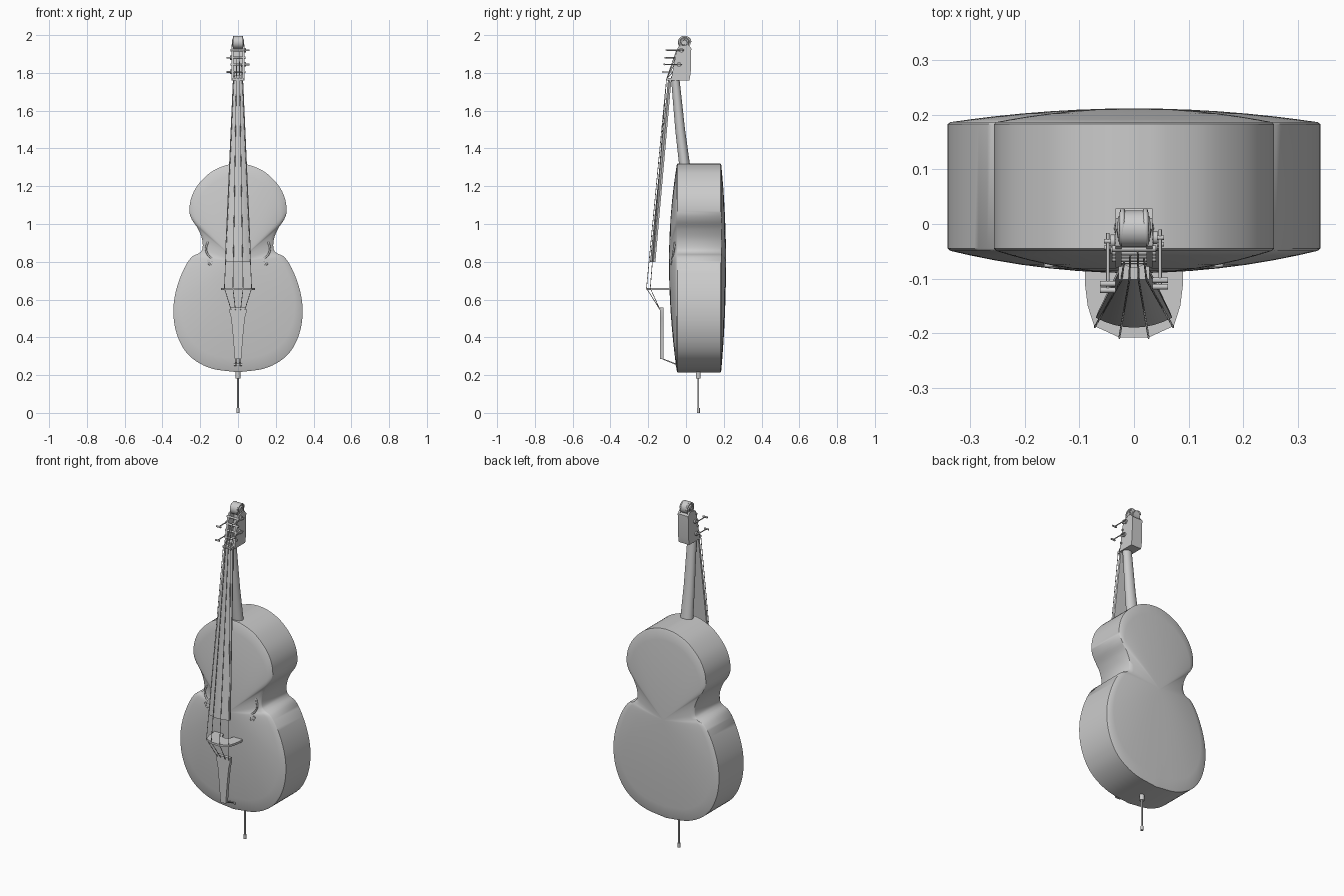
import bpy, bmesh, math
from mathutils import Vector

if "Cube" in bpy.data.objects:
    bpy.data.objects.remove(bpy.data.objects["Cube"], do_unlink=True)

GREY = (0.6, 0.6, 0.6, 1)
mat = bpy.data.materials.new("plain grey")
mat.use_nodes = True
mat.diffuse_color = GREY
mat.node_tree.nodes["Principled BSDF"].inputs["Base Color"].default_value = GREY


def finish(ob, angle=35):
    ob.data.materials.clear()
    ob.data.materials.append(mat)
    bpy.ops.object.select_all(action="DESELECT")
    ob.select_set(True)
    bpy.context.view_layer.objects.active = ob
    bpy.ops.object.shade_smooth_by_angle(angle=math.radians(angle))
    return ob


def loft(name, rings, angle=35):
    """Skin closed rings of equal length and cap both ends."""
    bm = bmesh.new()
    loops = [[bm.verts.new(p) for p in ring] for ring in rings]
    n = len(loops[0])
    for a, b in zip(loops, loops[1:]):
        for i in range(n):
            j = (i + 1) % n
            bm.faces.new((a[i], a[j], b[j], b[i]))
    bm.faces.new(loops[0])
    bm.faces.new(loops[-1])
    bmesh.ops.recalc_face_normals(bm, faces=bm.faces)
    me = bpy.data.meshes.new(name)
    bm.to_mesh(me)
    bm.free()
    ob = bpy.data.objects.new(name, me)
    bpy.context.collection.objects.link(ob)
    return finish(ob, angle)


def prism(name, outline, axis, a, b):
    """Extrude a flat outline along one axis from a to b."""
    def put(p, d):
        q = list(p)
        q.insert(axis, d)
        return q
    return loft(name, [[put(p, d) for p in outline] for d in (a, b)])


def tube(name, pts, r, smooth=False):
    cu = bpy.data.curves.new(name, "CURVE")
    cu.dimensions = "3D"
    cu.bevel_depth = r
    cu.bevel_resolution = 2
    cu.use_fill_caps = True
    path = spline(pts, 6) if smooth else pts
    sp = cu.splines.new("POLY")
    sp.points.add(len(path) - 1)
    for pt, p in zip(sp.points, path):
        pt.co = (*p, 1)
    ob = bpy.data.objects.new(name, cu)
    bpy.context.collection.objects.link(ob)
    bpy.ops.object.select_all(action="DESELECT")
    ob.select_set(True)
    bpy.context.view_layer.objects.active = ob
    bpy.ops.object.convert(target="MESH")
    return finish(bpy.context.view_layer.objects.active, 50)


def rod(name, centre, r, depth, axis):
    c = Vector(centre)
    d = Vector([depth / 2 if i == axis else 0 for i in range(3)])
    u, v = [Vector([1 if i == k else 0 for i in range(3)]) for k in range(3) if k != axis]
    ring = [u * r * math.cos(math.tau * i / 24) + v * r * math.sin(math.tau * i / 24) for i in range(24)]
    return loft(name, [[c - d + p for p in ring], [c + d + p for p in ring]])


def spline(pts, steps):
    """Smooth curve through the points."""
    v = [Vector(p) for p in pts]
    v = [v[0] * 2 - v[1]] + v + [v[-1] * 2 - v[-2]]
    out = []
    for p0, p1, p2, p3 in zip(v, v[1:], v[2:], v[3:]):
        for k in range(steps):
            t = k / steps
            out.append(0.5 * (2 * p1 + (p2 - p0) * t + (2 * p0 - 5 * p1 + 4 * p2 - p3) * t * t
                              + (3 * p1 - p0 - 3 * p2 + p3) * t ** 3))
    return out + [v[-2]]


# Body: waisted outline, upright ribs, plates domed toward the middle
half = [(0, 1.32), (0.06, 1.312), (0.14, 1.277), (0.21, 1.21), (0.247, 1.14), (0.257, 1.07),
        (0.245, 1.025), (0.212, 0.975), (0.19, 0.92), (0.188, 0.87), (0.205, 0.846), (0.245, 0.825),
        (0.285, 0.765), (0.322, 0.67), (0.341, 0.57), (0.335, 0.46), (0.3, 0.36), (0.24, 0.287),
        (0.14, 0.235), (0, 0.215)]
right_side = spline([(x, 0, z) for x, z in half], 5)
outline = right_side + [Vector((-p.x, 0, p.z)) for p in right_side[-2:0:-1]]
middle = Vector((0, 0, 0.8))
scales = [0.02, 0.15, 0.3, 0.45, 0.6, 0.75, 0.88, 0.985]


def body_ring(s, y):
    return [middle + (p - middle) * s + Vector((0, y, 0)) for p in outline]


rings = [body_ring(s, -0.048 - 0.042 * (1 - s * s)) for s in scales]
rings += [body_ring(1, y) for y in (-0.045, 0.183)]
rings += [body_ring(s, 0.186 + 0.026 * (1 - s * s)) for s in reversed(scales)]
loft("body", rings, 40)

# Neck
neck = []
for z, y, rx, ry in [(1.30, -0.006, 0.037, 0.029), (1.5, -0.031, 0.031, 0.026), (1.78, -0.058, 0.026, 0.022)]:
    neck.append([(rx * math.cos(math.tau * i / 24), y + ry * math.sin(math.tau * i / 24), z) for i in range(24)])
loft("neck", neck)

# Fingerboard: curved front, flat underside
board = []
for z, w, y, rise in [(0.8, 0.07, -0.172, 0.018), (1.765, 0.027, -0.087, 0.008)]:
    ring = [(w * t / 4, y - rise * (1 - (t / 4) ** 2), z) for t in range(-4, 5)]
    board.append(ring + [(w * 0.95, y + 0.01, z), (-w * 0.95, y + 0.01, z)])
loft("fingerboard", board)
prism("nut", [(-0.028, -0.102), (0.028, -0.102), (0.028, -0.06), (-0.028, -0.06)], 2, 1.76, 1.772)

# Bridge: thin plate standing out from the front, arched between its feet
bridge_half = [(0.0, -0.125), (0.022, -0.118), (0.034, -0.085), (0.09, -0.085), (0.09, -0.11),
               (0.085, -0.15), (0.073, -0.187), (0.027, -0.208)]
prism("bridge", bridge_half + [(-x, y) for x, y in bridge_half[:0:-1]], 2, 0.65, 0.662)

# Tailpiece and its gut
tail_half = [(0.043, 0.558), (0.045, 0.535), (0.036, 0.5), (0.026, 0.4), (0.017, 0.285)]
prism("tailpiece", tail_half + [(-x, z) for x, z in reversed(tail_half)], 1, -0.138, -0.118)
for side, sx in (("left", 1), ("right", -1)):
    tube(side + "_tail_gut", [(sx * 0.01, -0.128, 0.3), (sx * 0.01, -0.122, 0.285), (sx * 0.01, -0.045, 0.255)], 0.003)
rod("saddle", (0, -0.05, 0.256), 0.007, 0.04, 0)

# Pegbox: two cheeks, a back and a foot, open at the front
cheek = [(-0.08, 1.76), (0.018, 1.76), (0.025, 1.8), (0.028, 1.93), (0.01, 1.95), (-0.04, 1.94), (-0.052, 1.91)]
for side, sx in (("left", 1), ("right", -1)):
    prism(side + "_pegbox_cheek", cheek, 0, sx * 0.023, sx * 0.034)
prism("pegbox_back", [(-0.02, 1.76), (0.018, 1.76), (0.025, 1.8), (0.028, 1.93), (0.0, 1.94)], 0, -0.025, 0.025)
prism("pegbox_foot", [(-0.078, 1.76), (0, 1.76), (0, 1.785), (-0.072, 1.785)], 0, -0.025, 0.025)

# Scroll: drum with a coil on each cheek
SY, SZ = -0.009, 1.962
rod("scroll", (0, SY, SZ), 0.034, 0.046, 0)
rod("scroll_eye", (0, SY, SZ), 0.010, 0.06, 0)
for side, sx in (("left", 1), ("right", -1)):
    coil = []
    for i in range(49):
        a = math.tau * 1.75 * i / 48
        r = 0.033 - 0.023 * i / 48
        coil.append((sx * (0.021 + 0.006 * i / 48), SY + r * math.cos(a), SZ + r * math.sin(a)))
    tube(side + "_scroll_coil", coil, 0.005)

# Tuning machines: roller, post and key, on alternate sides
machines = [(1.92, 1), (1.88, -1), (1.845, 1), (1.805, -1)]
for i, (z, sx) in enumerate(machines, 1):
    y = -0.045 - (1.92 - z) * 0.16
    rod(f"roller_{i}", (0, y, z), 0.006, 0.08, 0)
    rod(f"gear_{i}", (sx * 0.039, y + 0.02, z), 0.012, 0.008, 0)
    tube(f"key_post_{i}", [(sx * 0.048, y + 0.035, z), (sx * 0.048, y - 0.055, z)], 0.003)
    rod(f"key_{i}", (sx * 0.048, y - 0.058, z), 0.005, 0.028, 0)
    rod(f"bracket_{i}", (sx * 0.044, y + 0.02, z), 0.004, 0.022, 0)

# Strings: tailpiece, bridge, nut, roller
layout = [(-0.072, -0.189, 3), (-0.027, -0.209, 1), (0.027, -0.209, 0), (0.072, -0.189, 2)]
for i, (x, y, m) in enumerate(layout, 1):
    z = machines[m][0]
    tube(f"string_{i}", [(x * 0.5, -0.137, 0.545), (x, y, 0.66), (x * 0.32, -0.103, 1.768),
                         (x * 0.25, -0.05 - (1.92 - z) * 0.16, z)], 0.0018)

# Sound holes: raised S curves with round ends
s_curve = [(0.137, 0.985), (0.147, 1.008), (0.162, 0.995), (0.158, 0.96), (0.15, 0.93), (0.163, 0.895),
           (0.17, 0.865), (0.158, 0.835), (0.138, 0.815), (0.138, 0.79), (0.152, 0.787), (0.156, 0.803)]
for side, sx in (("left", 1), ("right", -1)):
    pts = [(sx * x, -0.052 - max(0, 0.95 - z) * 0.15, z) for x, z in s_curve]
    tube(side + "_sound_hole", pts, 0.005, True)
    for end, k in (("upper", 0), ("lower", -1)):
        rod(f"{side}_{end}_hole_eye", pts[k], 0.009, 0.01, 1)

# Endpin
rod("endpin_collar", (0, 0.065, 0.2), 0.013, 0.034, 2)
rod("endpin_rod", (0, 0.065, 0.1), 0.005, 0.19, 2)
rod("endpin_tip", (0, 0.065, 0.0125), 0.008, 0.025, 2)
